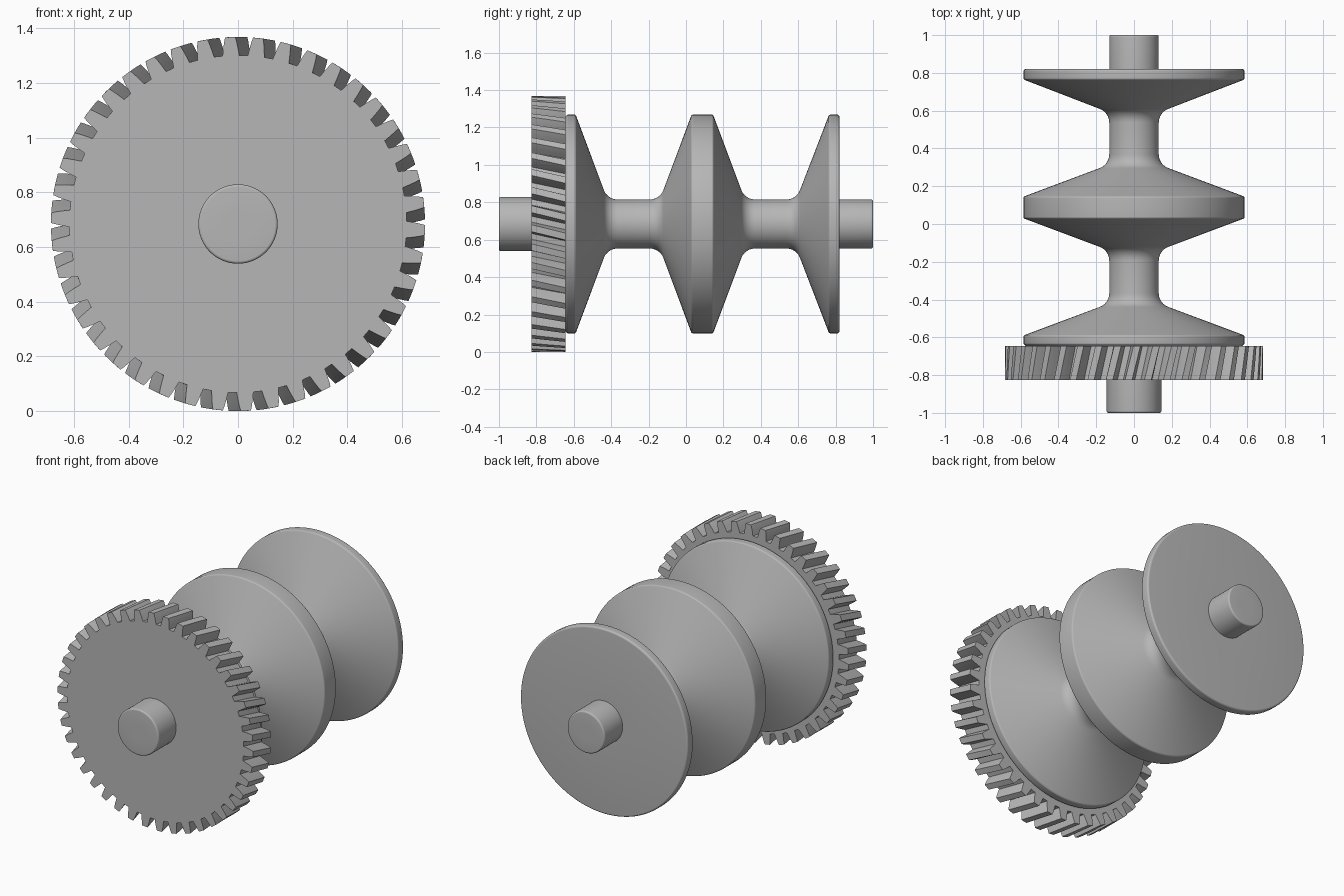
import bpy, bmesh
from math import sin, cos, tan, pi
from mathutils import Vector

cube = bpy.data.objects.get("Cube")
if cube:
    bpy.data.objects.remove(cube)

AXIS_Z = 0.684

grey = bpy.data.materials.new("steel grey")
grey.use_nodes = True
colour = (0.47, 0.47, 0.47, 1)
grey.diffuse_color = colour
grey.node_tree.nodes["Principled BSDF"].inputs["Base Color"].default_value = colour


def loft(name, rings):
    """Join rings of (radius, angle, y) around the axle and cap both ends."""
    bm = bmesh.new()
    loops = [[bm.verts.new((r * cos(a), y, AXIS_Z + r * sin(a))) for r, a, y in ring]
             for ring in rings]
    n = len(loops[0])
    for lower, upper in zip(loops, loops[1:]):
        for i in range(n):
            j = (i + 1) % n
            bm.faces.new((lower[i], lower[j], upper[j], upper[i]))
    bm.faces.new(loops[0])
    bm.faces.new(loops[-1])
    bmesh.ops.recalc_face_normals(bm, faces=bm.faces)
    mesh = bpy.data.meshes.new(name)
    bm.to_mesh(mesh)
    bm.free()
    mesh.materials.append(grey)
    obj = bpy.data.objects.new(name, mesh)
    bpy.context.collection.objects.link(obj)
    bpy.ops.object.select_all(action='DESELECT')
    obj.select_set(True)
    bpy.context.view_layer.objects.active = obj
    bpy.ops.object.shade_smooth_by_angle(angle=0.45)
    return obj


def rounded(profile, steps=6):
    """Replace each (y, r, fillet) corner with an arc of that fillet radius."""
    out = []
    for i, (y, r, fillet) in enumerate(profile):
        p = Vector((y, r))
        if not fillet:
            out.append(p)
            continue
        a = (Vector(profile[i - 1][:2]) - p).normalized()
        b = (Vector(profile[i + 1][:2]) - p).normalized()
        half = a.angle(b) / 2
        centre = p + (a + b).normalized() * fillet / sin(half)
        start = p + a * fillet / tan(half) - centre
        end = p + b * fillet / tan(half) - centre
        sweep = pi - 2 * half
        for k in range(steps + 1):
            t = k / steps
            arc = (start * sin((1 - t) * sweep) + end * sin(t * sweep)) / sin(sweep)
            out.append(centre + arc)
    return out


def lathe(name, profile, sides=128):
    return loft(name, [[(p.y, 2 * pi * i / sides, p.x) for i in range(sides)]
                       for p in rounded(profile)])


# Spool body: three flanges with conical sides and filleted necks, plus rear axle
SHAFT, FLANGE, EDGE, NECK = 0.131, 0.585, 0.012, 0.077
lathe("spool_body", [
    (-0.66, FLANGE - 0.012, 0), (-0.645, FLANGE - 0.012, 0),
    (-0.635, FLANGE, 0.01), (-0.59, FLANGE, EDGE),
    (-0.42, SHAFT, NECK), (-0.14, SHAFT, NECK),
    (0.03, FLANGE, EDGE), (0.145, FLANGE, EDGE),
    (0.315, SHAFT, NECK), (0.59, SHAFT, NECK),
    (0.765, FLANGE, EDGE), (0.82, FLANGE, EDGE),
    (0.82, SHAFT, 0), (1.0, SHAFT, 0.01), (1.0, 0.05, 0)])

# Front axle stub
lathe("front_axle", [(-1.0, 0.05, 0), (-1.0, 0.145, 0.01), (-0.75, 0.145, 0)])

# Helical gear: tooth outline twisted along the axle
TEETH, TWIST, SLICES = 42, 0.065, 5
FRONT, BACK = -0.825, -0.645
tooth = [(0.617, -0.33), (0.645, -0.275), (0.668, -0.225), (0.684, -0.18)]
tooth += [(r, -offset) for r, offset in reversed(tooth)]
pitch = 2 * pi / TEETH
phase = pi / 2 + 0.042
rings = []
for s in range(SLICES + 1):
    t = s / SLICES
    rings.append([(r, phase + (k + offset) * pitch - t * TWIST, FRONT + t * (BACK - FRONT))
                  for k in range(TEETH) for r, offset in tooth])
loft("helical_gear", rings)
